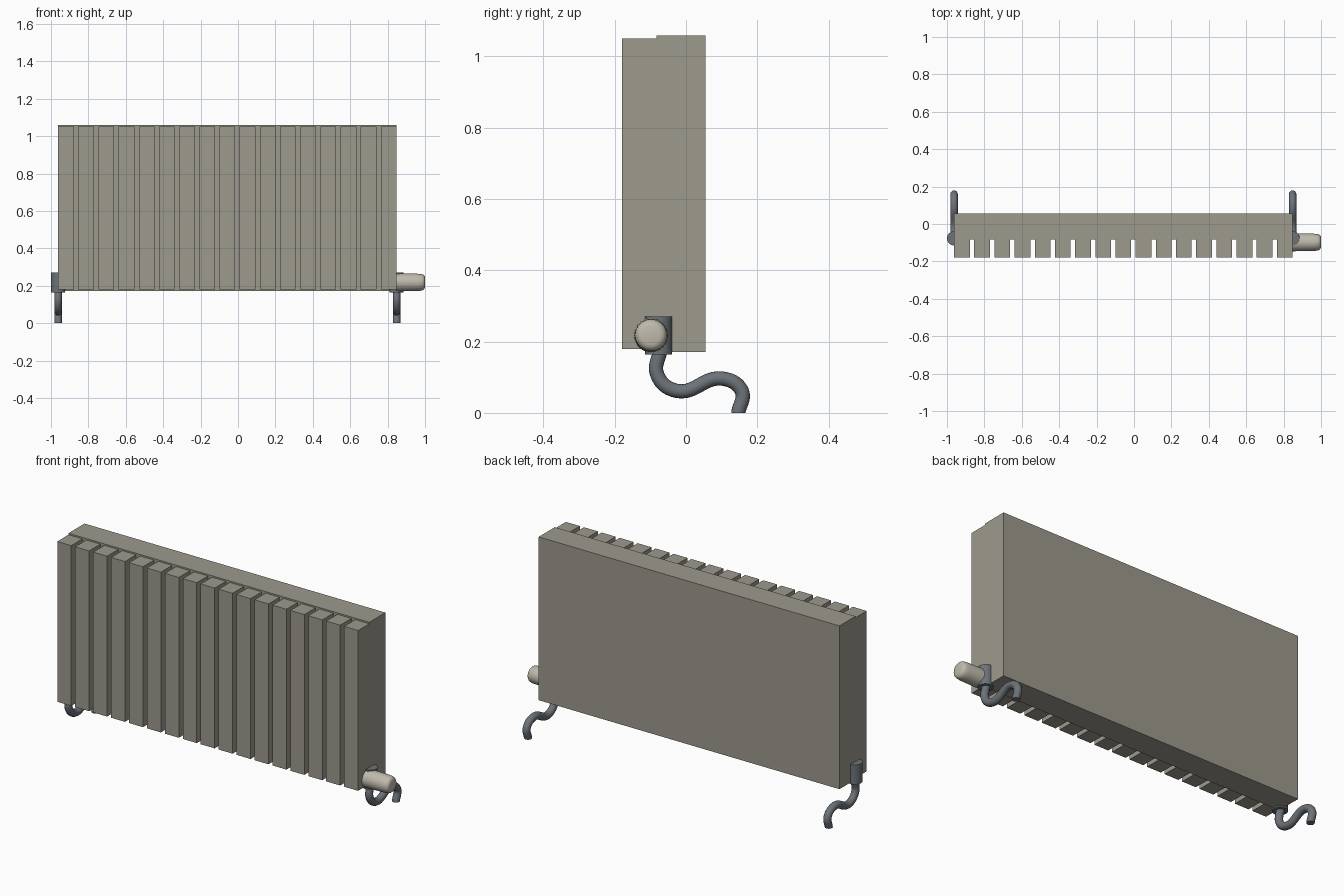
import bpy, bmesh, math
from mathutils import Matrix, Vector

if "Cube" in bpy.data.objects:
    bpy.data.objects.remove(bpy.data.objects["Cube"])


def material(name, rgb):
    m = bpy.data.materials.new(name)
    m.diffuse_color = (*rgb, 1)
    m.use_nodes = True
    m.node_tree.nodes["Principled BSDF"].inputs["Base Color"].default_value = m.diffuse_color
    return m


ENAMEL = material("warm_enamel", (0.34, 0.32, 0.27))
STEEL = material("blue_steel", (0.15, 0.17, 0.19))
CREAM = material("cream_knob", (0.52, 0.49, 0.41))


def finish(name, bm, mat, smooth=False):
    bmesh.ops.recalc_face_normals(bm, faces=bm.faces)
    me = bpy.data.meshes.new(name)
    bm.to_mesh(me)
    bm.free()
    me.materials.append(mat)
    ob = bpy.data.objects.new(name, me)
    bpy.context.collection.objects.link(ob)
    if smooth:
        bpy.ops.object.select_all(action='DESELECT')
        ob.select_set(True)
        bpy.context.view_layer.objects.active = ob
        bpy.ops.object.shade_smooth_by_angle(angle=math.radians(40))
    return ob


def add_box(bm, lo, hi):
    lo, hi = Vector(lo), Vector(hi)
    mat = Matrix.Translation((lo + hi) / 2) @ Matrix.Diagonal((*(hi - lo), 1))
    bmesh.ops.create_cube(bm, size=1, matrix=mat)


LEFT, RIGHT = -0.962, 0.848

# Rear body of the radiator
bm = bmesh.new()
add_box(bm, (LEFT, -0.083, 0.171), (RIGHT, 0.055, 1.059))
finish("radiator_body", bm, ENAMEL)

# Row of vertical front fins
COUNT, WIDTH = 17, 0.084
pitch = (RIGHT - LEFT - WIDTH) / (COUNT - 1)
bm = bmesh.new()
for i in range(COUNT):
    x = LEFT + i * pitch
    add_box(bm, (x, -0.179, 0.179), (x + WIDTH, -0.08, 1.051))
finish("front_fins", bm, ENAMEL)

# S-bend pipe centreline in y, z
PATH = [(-0.071, 0.18), (-0.081, 0.108), (-0.027, 0.062),
        (0.104, 0.096), (0.157, 0.06), (0.147, 0.0)]

for side, x in (("left", LEFT), ("right", RIGHT)):
    # Valve body
    bm = bmesh.new()
    bmesh.ops.create_cone(bm, cap_ends=True, segments=32, radius1=0.038,
                          radius2=0.038, depth=0.106,
                          matrix=Matrix.Translation((x, -0.077, 0.217)))
    finish(side + "_valve", bm, STEEL, True)

    # Supply pipe
    cu = bpy.data.curves.new(side + "_pipe", 'CURVE')
    cu.dimensions = '3D'
    cu.bevel_depth = 0.02
    cu.bevel_resolution = 6
    cu.use_fill_caps = True
    sp = cu.splines.new('BEZIER')
    sp.resolution_u = 10
    sp.bezier_points.add(len(PATH) - 1)
    for p, (y, z) in zip(sp.bezier_points, PATH):
        p.co = (x, y, z)
        p.handle_left_type = p.handle_right_type = 'AUTO'
    end = sp.bezier_points[-1]
    end.handle_left_type = end.handle_right_type = 'FREE'
    end.handle_left = (x, 0.147, 0.018)
    end.handle_right = (x, 0.147, -0.018)
    cu.materials.append(STEEL)
    bpy.context.collection.objects.link(bpy.data.objects.new(side + "_pipe", cu))

# Thermostat knob: lathed profile of (x, radius)
PROFILE = [(0.845, 0), (0.845, 0.048), (0.96, 0.046), (0.98, 0.0445),
           (0.991, 0.041), (0.997, 0.035), (1.0, 0.026), (1.0, 0)]
bm = bmesh.new()
verts = [bm.verts.new((x, -0.098 + r, 0.218)) for x, r in PROFILE]
edges = [bm.edges.new(pair) for pair in zip(verts, verts[1:])]
bmesh.ops.spin(bm, geom=verts + edges, cent=(0, -0.098, 0.218), axis=(1, 0, 0),
               angle=math.tau, steps=32)
bmesh.ops.remove_doubles(bm, verts=bm.verts, dist=0.0001)
finish("thermostat_knob", bm, CREAM, True)
